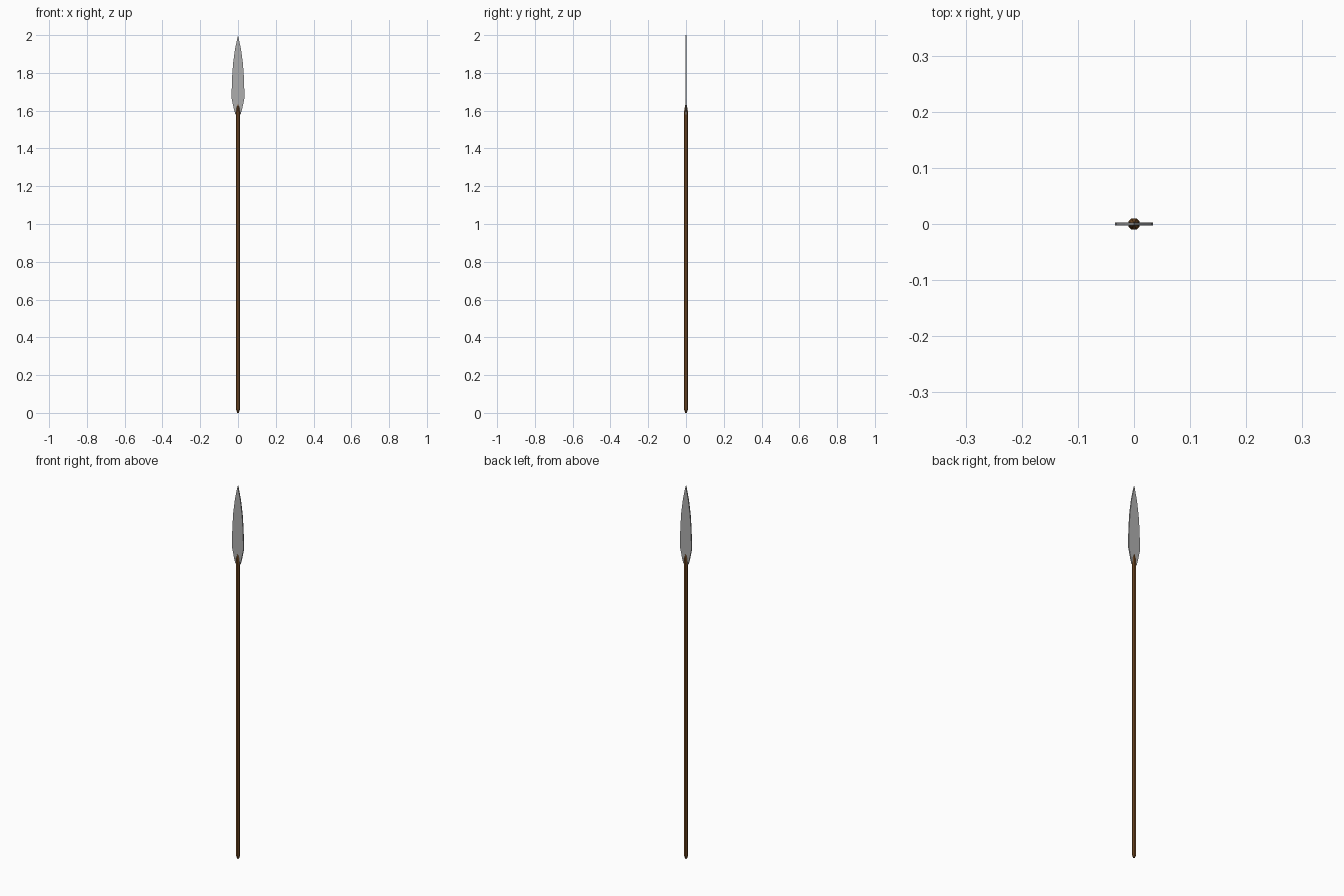
import bpy, bmesh, math

if "Cube" in bpy.data.objects:
    bpy.data.objects.remove(bpy.data.objects["Cube"])


def finish(name, bm, colour=None):
    bmesh.ops.recalc_face_normals(bm, faces=bm.faces)
    me = bpy.data.meshes.new(name)
    bm.to_mesh(me)
    bm.free()
    ob = bpy.data.objects.new(name, me)
    bpy.context.collection.objects.link(ob)
    if colour:
        mat = bpy.data.materials.new(name + "_colour")
        mat.diffuse_color = colour
        mat.use_nodes = True
        mat.node_tree.nodes["Principled BSDF"].inputs["Base Color"].default_value = mat.diffuse_color
        me.materials.append(mat)
    return ob


# Wooden shaft: faceted pole with a blunt foot and a long pointed top
SIDES = 8
rings = [(0.0, 0.005), (0.018, 0.011), (1.59, 0.011), (1.61, 0.009), (1.642, 0.001)]
bm = bmesh.new()
loops = []
for z, r in rings:
    loops.append([bm.verts.new((r * math.cos(2 * math.pi * (i + 0.5) / SIDES),
                                r * math.sin(2 * math.pi * (i + 0.5) / SIDES), z))
                  for i in range(SIDES)])
for a, b in zip(loops, loops[1:]):
    for i in range(SIDES):
        j = (i + 1) % SIDES
        bm.faces.new((a[i], a[j], b[j], b[i]))
bm.faces.new(loops[0][::-1])
bm.faces.new(loops[-1])
finish("shaft", bm, (0.2, 0.08, 0.02, 1))

# Leaf-shaped flat blade: mirrored outline, extruded through its thickness
half = [(0.014, 1.58), (0.022, 1.61), (0.034, 1.665), (0.034, 1.69),
        (0.031, 1.78), (0.026, 1.85), (0.016, 1.925)]
outline = half + [(0, 2.0)] + [(-x, z) for x, z in reversed(half)]
T = 0.003
bm = bmesh.new()
face = bm.faces.new([bm.verts.new((x, -T, z)) for x, z in outline])
out = bmesh.ops.extrude_face_region(bm, geom=[face])
bmesh.ops.translate(bm, vec=(0, 2 * T, 0),
                    verts=[v for v in out["geom"] if isinstance(v, bmesh.types.BMVert)])
finish("blade", bm, (0.42, 0.42, 0.42, 1))
